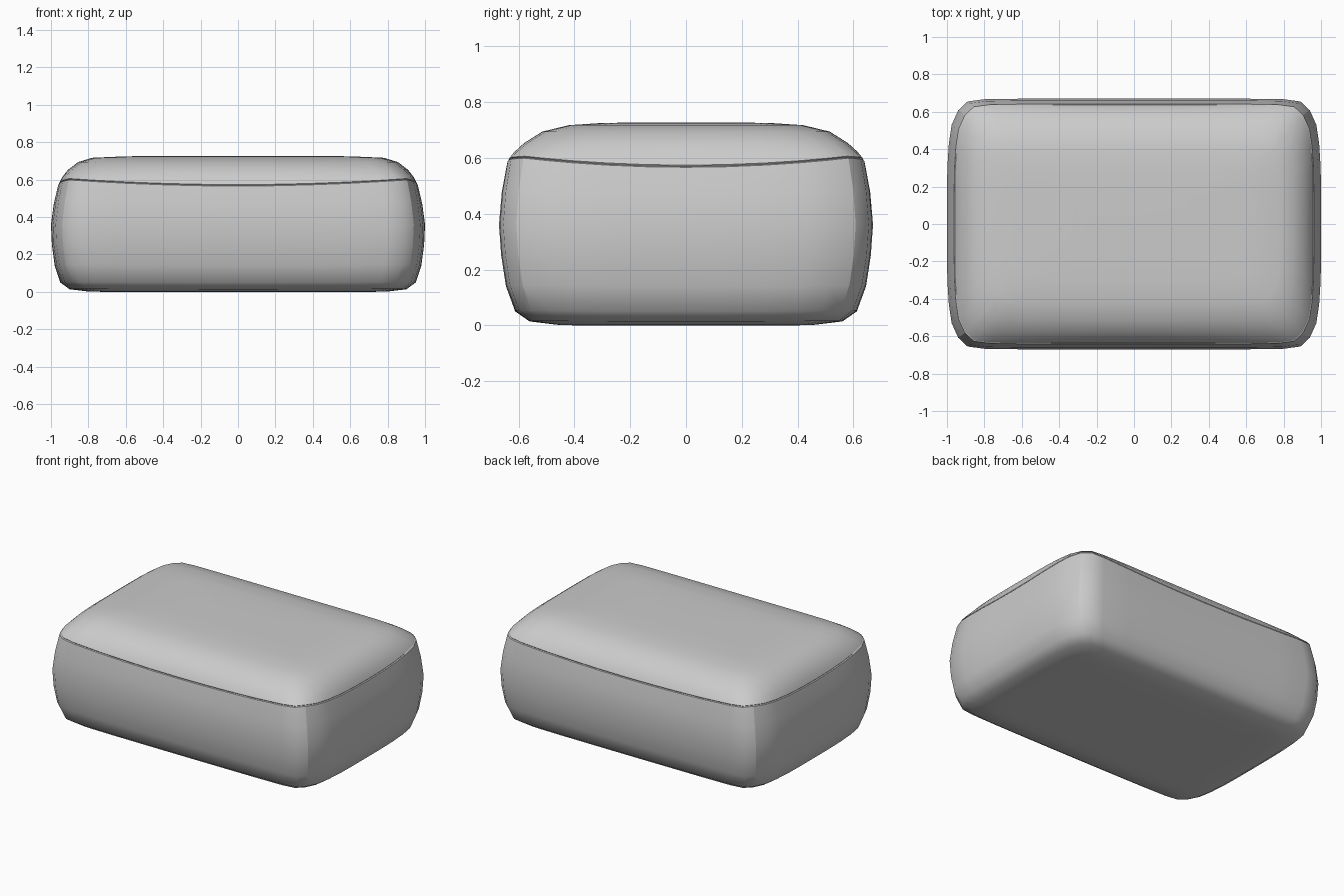
import bpy, bmesh

if "Cube" in bpy.data.objects:
    bpy.data.objects.remove(bpy.data.objects["Cube"])

# quarter of the plan outline at the widest level (front middle to side middle)
quarter = [(0, .67), (.2, .67), (.4, .67), (.6, .67), (.8, .667), (.89, .655), (.94, .608),
           (.975, .53), (.99, .43), (.998, .3), (1, .15), (1, 0)]
CORNER = 6

# levels from underside to top: half width, half depth, height, extra height at corners
levels = [(.4, .2, 0, 0), (.7, .4, 0, 0), (.8, .46, .002, 0), (.9, .56, .014, .002),
          (.95, .612, .05, .004), (.98, .645, .14, .004), (.995, .662, .25, 0),
          (1, .67, .36, 0), (.985, .66, .47, .015),
          (.962, .641, .566, .033), (.955, .634, .569, .033), (.958, .637, .574, .032),
          (.943, .62, .608, .015), (.91, .58, .652, .002), (.855, .515, .694, 0),
          (.78, .42, .717, 0), (.6, .3, .725, 0), (.3, .15, .727, 0)]
SEAM = 9

# mirror the quarter into a full loop
outline = (quarter[:-1] + [(x, -y) for x, y in reversed(quarter)][:-1]
           + [(-x, -y) for x, y in quarter][:-1]
           + [(-x, y) for x, y in reversed(quarter)][:-1])
n = len(outline)
cx, cy = quarter[CORNER]
corners = [i for i, (x, y) in enumerate(outline)
           if abs(abs(x) - cx) < 1e-6 and abs(abs(y) - cy) < 1e-6]

# padded cushion body
bm = bmesh.new()
rings = []
for a, b, z, lift in levels:
    ring = []
    for x, y in outline:
        t = min(1, abs(x) / cx) ** 2 * min(1, abs(y) / cy) ** 2
        ring.append(bm.verts.new((x * a, y * b / .67, z + lift * t)))
    rings.append(ring)
for lo, hi in zip(rings, rings[1:]):
    for i in range(n):
        j = (i + 1) % n
        bm.faces.new((lo[i], lo[j], hi[j], hi[i]))
bm.faces.new(rings[0])
bm.faces.new(rings[-1])
bmesh.ops.recalc_face_normals(bm, faces=bm.faces[:])
for f in bm.faces:
    f.smooth = True

# seam around the top panel and the four upright corner seams
for k in (SEAM, SEAM + 1, SEAM + 2):
    for i in range(n):
        bm.edges.get((rings[k][i], rings[k][(i + 1) % n])).smooth = False
for i in corners:
    for k in range(4, SEAM):
        bm.edges.get((rings[k][i], rings[k + 1][i])).smooth = False

mesh = bpy.data.meshes.new("pouf_cushion")
bm.to_mesh(mesh)
bm.free()
obj = bpy.data.objects.new("pouf_cushion", mesh)
bpy.context.collection.objects.link(obj)
